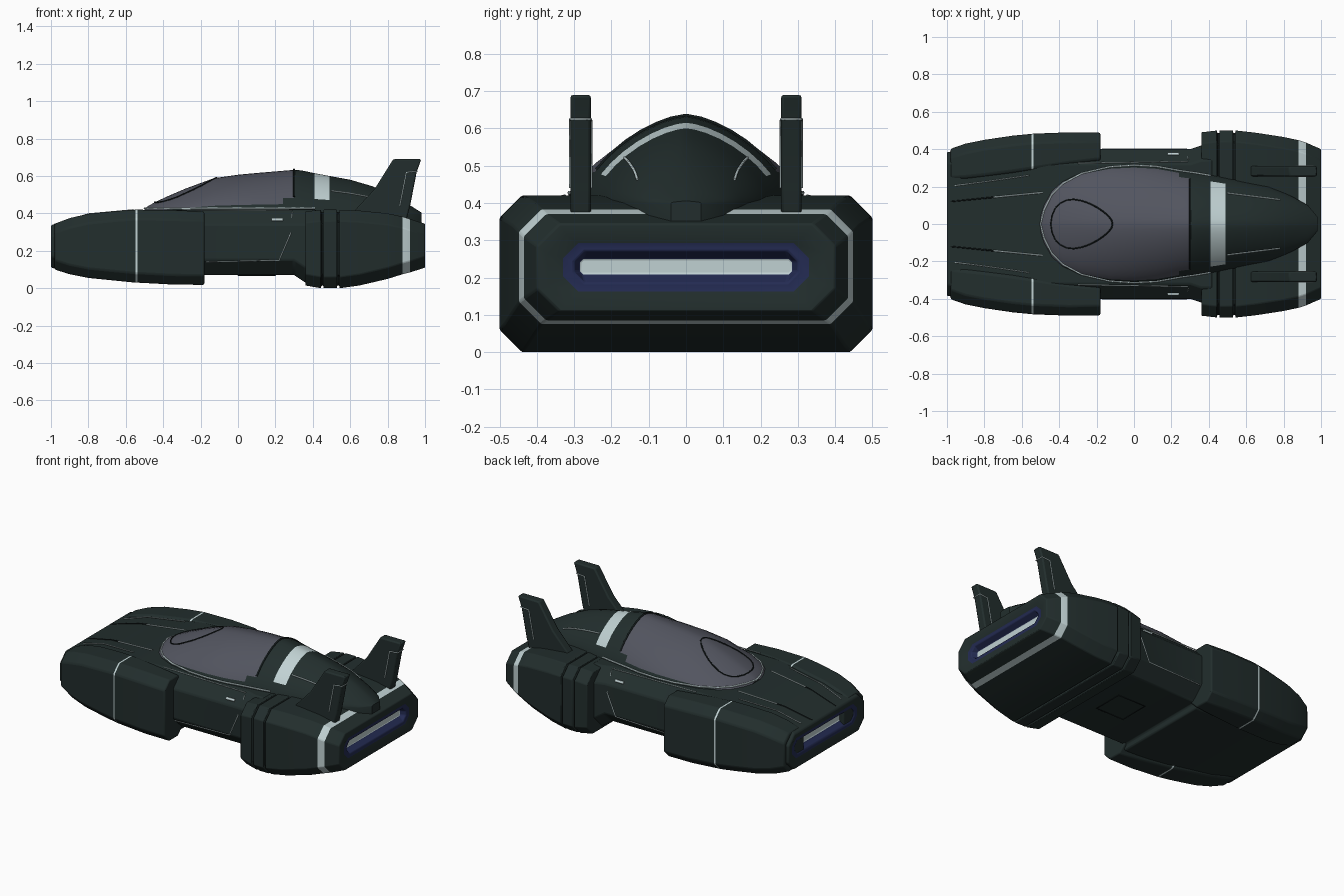
import bpy, bmesh, math

cube = bpy.data.objects.get("Cube")
if cube:
    bpy.data.objects.remove(cube)


def material(name, rgb):
    m = bpy.data.materials.new(name)
    m.use_nodes = True
    m.diffuse_color = (*rgb, 1)
    bsdf = next(n for n in m.node_tree.nodes if n.type == 'BSDF_PRINCIPLED')
    bsdf.inputs["Base Color"].default_value = (*rgb, 1)
    return m


PAINT, SEAM, GLASS, PALE, BLUE = range(5)
MATS = [material("dark_green_paint", (.016, .027, .026)),
        material("black_seam", (.006, .01, .01)),
        material("smoked_glass", (.085, .09, .115)),
        material("pale_trim", (.53, .64, .65)),
        material("deep_blue", (.017, .024, .085))]


def loft(name, rings, rule=lambda i, j, c: PAINT, bevel=.008):
    """Skin closed rings of points; rule picks a material per face."""
    bm = bmesh.new()
    vs = [[bm.verts.new(p) for p in r] for r in rings]
    n = len(rings[0])
    faces = []
    for i in range(len(vs) - 1):
        for j in range(n):
            k = (j + 1) % n
            f = bm.faces.new((vs[i][j], vs[i][k], vs[i + 1][k], vs[i + 1][j]))
            faces.append((f, i, j))
    faces += [(bm.faces.new(vs[0]), -1, 0), (bm.faces.new(vs[-1]), -1, 1)]
    for f, i, j in faces:
        f.material_index = rule(i, j, f.calc_center_median())
    bmesh.ops.recalc_face_normals(bm, faces=bm.faces)
    me = bpy.data.meshes.new(name)
    bm.to_mesh(me)
    bm.free()
    for m in MATS:
        me.materials.append(m)
    ob = bpy.data.objects.new(name, me)
    bpy.context.collection.objects.link(ob)
    bpy.ops.object.select_all(action='DESELECT')
    ob.select_set(True)
    bpy.context.view_layer.objects.active = ob
    bpy.ops.object.shade_smooth_by_angle(angle=math.radians(35))
    if bevel:
        b = ob.modifiers.new("soft_edges", 'BEVEL')
        b.width, b.segments, b.angle_limit = bevel, 2, math.radians(35)
    return ob


def octagon(x, y0, y1, z0, z1, c):
    return [(x, y0 + c, z0), (x, y1 - c, z0), (x, y1, z0 + c), (x, y1, z1 - c),
            (x, y1 - c, z1), (x, y0 + c, z1), (x, y0, z1 - c), (x, y0, z0 + c)]


def centred(x, hw, z0, z1, c):
    return octagon(x, -hw, hw, z0, z1, c)


def trim(name, pts, mat=PALE, r=.004, closed=False):
    cu = bpy.data.curves.new(name, 'CURVE')
    cu.dimensions = '3D'
    cu.bevel_depth, cu.bevel_resolution, cu.use_fill_caps = r, 1, True
    sp = cu.splines.new('POLY')
    sp.points.add(len(pts) - 1)
    for p, co in zip(sp.points, pts):
        p.co = (*co, 1)
    sp.use_cyclic_u = closed
    cu.materials.append(MATS[mat])
    bpy.context.collection.objects.link(bpy.data.objects.new(name, cu))


def light_end(s):
    """Nested frames stepping into a lit slot at either end."""
    return [centred(s, .37, .13, .315, .05),
            centred(s * .985, .33, .163, .292, .04),
            centred(s * .985, .30, .185, .272, .03),
            centred(s * .95, .285, .208, .25, .008)]


def end_rule(i, j, c):
    if abs(c.x) < .94:
        return PAINT
    if i < 0:
        return PALE if abs(c.x) < .97 else PAINT
    return BLUE if abs(c.y) < .325 and .165 < c.z < .29 and abs(c.x) < .99 else PAINT


# Central hull running from the nose slot to the rear pod
loft("hull", light_end(-1)[::-1] + [
    centred(-1, .385, .11, .338, .06), centred(-.8, .40, .065, .388, .07),
    centred(-.5, .40, .04, .415, .08), centred(-.2, .40, .03, .42, .08),
    centred(-.195, .40, .07, .42, .08), centred(.3, .40, .07, .42, .08),
    centred(.36, .42, .03, .42, .08), centred(.42, .42, .03, .42, .08)], end_rule)


# Rear pod with two grooves, a pale hoop and the tail slot
def pod_rule(i, j, c):
    if i >= 0 and .875 < c.x < .925:
        return PALE
    return SEAM if i in (2, 6) else end_rule(i, j, c)


pod = [centred(.36, .49, .015, .41, .06)]
for x in (.445, .53):
    for dx, d in ((0, 0), (0, .014), (.012, .014), (.012, 0)):
        pod.append(centred(x + dx, .5 - d, d, .42 - d, .06))
pod += [centred(.65, .488, .015, .415, .06), centred(.8, .465, .05, .40, .06),
        centred(.88, .448, .075, .383, .06), centred(.92, .435, .085, .37, .06),
        centred(1, .40, .11, .345, .06)]
loft("rear_pod", pod + light_end(1), pod_rule, bevel=.005)

# Cabin stations: x, half width, roof height
BASE, POW = .40, 1.3
CABIN = [(-.5, .06, .425), (-.48, .12, .44), (-.44, .19, .462), (-.38, .24, .49),
         (-.28, .285, .533), (-.13, .315, .588), (0, .322, .607), (.12, .315, .618),
         (.24, .292, .628), (.3, .283, .633), (.34, .277, .63), (.41, .265, .615),
         (.49, .25, .60), (.6, .225, .58), (.72, .2, .545), (.84, .15, .49),
         (.93, .1, .437), (.98, .04, .405)]


def cabin_at(x):
    for a, b in zip(CABIN, CABIN[1:]):
        if x <= b[0]:
            t = (x - a[0]) / (b[0] - a[0])
            return a[1] + t * (b[1] - a[1]), a[2] + t * (b[2] - a[2])
    return CABIN[-1][1:]


def on_cabin(x, y):
    hw, top = cabin_at(x)
    c = min(1, abs(y) / hw) ** (1 / POW)
    return (x, y, BASE + (top - BASE) * (1 - c * c) ** (POW / 2) + .001)


SEG = 20


def arch(x, hw, top):
    pts = [(x, -hw, .33), (x, hw, .33)]
    for k in range(SEG + 1):
        a = math.pi * k / SEG
        c, s = math.cos(a), max(0, math.sin(a))
        pts.append((x, math.copysign(abs(c) ** POW, c) * hw, BASE + (top - BASE) * s ** POW))
    return pts


def cabin_rule(i, j, c):
    k = min(j - 2, SEG + 1 - j)
    if i < 0 or k < 0:
        return PAINT
    if .41 < c.x < .49 and k >= 3:
        return PALE
    low = 2 if c.x < .23 else 3
    return GLASS if c.x < .3 and k >= low else PAINT


loft("cabin", [arch(*s) for s in CABIN], cabin_rule, bevel=0)

# Dark lines on the canopy: rear frame and the windscreen loop
trim("canopy_rear_frame", [on_cabin(.3, -.24 + .04 * k) for k in range(13)], SEAM, .006)
loop = []
for k in range(24):
    a = 2 * math.pi * k / 24
    x = -.28 + .165 * math.cos(a)
    loop.append(on_cabin(x, math.sin(a) * (.125 - .045 * math.cos(a))))
trim("windscreen_loop", loop, SEAM, .004, True)

# Pale line around the foot of the canopy
rim = []
for x, hw, top in CABIN[:12]:
    s = min(1, (.026 / (top - BASE)) ** (1 / POW))
    rim.append((x, hw * (1 - s * s) ** (POW / 2), .427))
trim("canopy_rim", [(x, -y, z) for x, y, z in rim[::-1]] + rim, PALE, .005)

# Underside hatch
trim("belly_hatch", [(0, -.1, .069), (.2, -.1, .069), (.2, .1, .069), (0, .1, .069)],
     SEAM, .003, True)

# Paired parts on both sides
FIN = [(.6, .39), (.73, .53), (.83, .69), (.98, .69), (.955, .62), (.92, .44), (.9, .36)]
FENDER = [(-.98, .2, .402, .10, .345), (-.9, .205, .43, .075, .375),
          (-.8, .215, .45, .055, .398), (-.65, .235, .472, .04, .413),
          (-.548, .25, .482, .03, .42), (-.538, .252, .483, .03, .42),
          (-.35, .28, .49, .02, .418), (-.18, .30, .488, .018, .41)]
for s, side in ((1, "left"), (-1, "right")):
    def flip(pts):
        return [(x, s * y, z) for x, y, z in pts]

    def line(name, pts, mat=PALE, r=.004):
        trim(side + "_" + name, flip(pts), mat, r)

    loft(side + "_fender", [flip(octagon(*f, .05)) for f in FENDER],
         lambda i, j, c: PALE if i == 4 else PAINT)
    loft(side + "_fin", [flip([(x, y, z) for x, z in FIN]) for y in (.255, .31)])
    line("fin_trim", [(.865, .311, .44), (.90, .311, .62), (.958, .311, .625),
                      (.958, .254, .625), (.90, .254, .62), (.865, .254, .44)], r=.003)
    line("fender_seam", [(-.96, .205, .35), (-.8, .225, .398), (-.56, .26, .42)], r=.003)
    line("hood_line", [(-.75, .143, .394), (-.49, .168, .417)])
    line("hood_seam", [(-.98, .12, .342), (-.8, .138, .388), (-.75, .143, .394)], SEAM)
    line("door_seam", [(.29, .345, .406), (.28, .401, .29), (.22, .401, .15),
                       (-.17, .401, .14)], r=.003)
    line("door_top_seam", [(-.3, .325, .42), (.29, .335, .417)], r=.003)
    line("door_handle", [(.18, .374, .367), (.24, .374, .367)], r=.009)
    line("rear_deck_line", [on_cabin(.5 + .04 * k, .165 - .005 * k) for k in range(8)])
